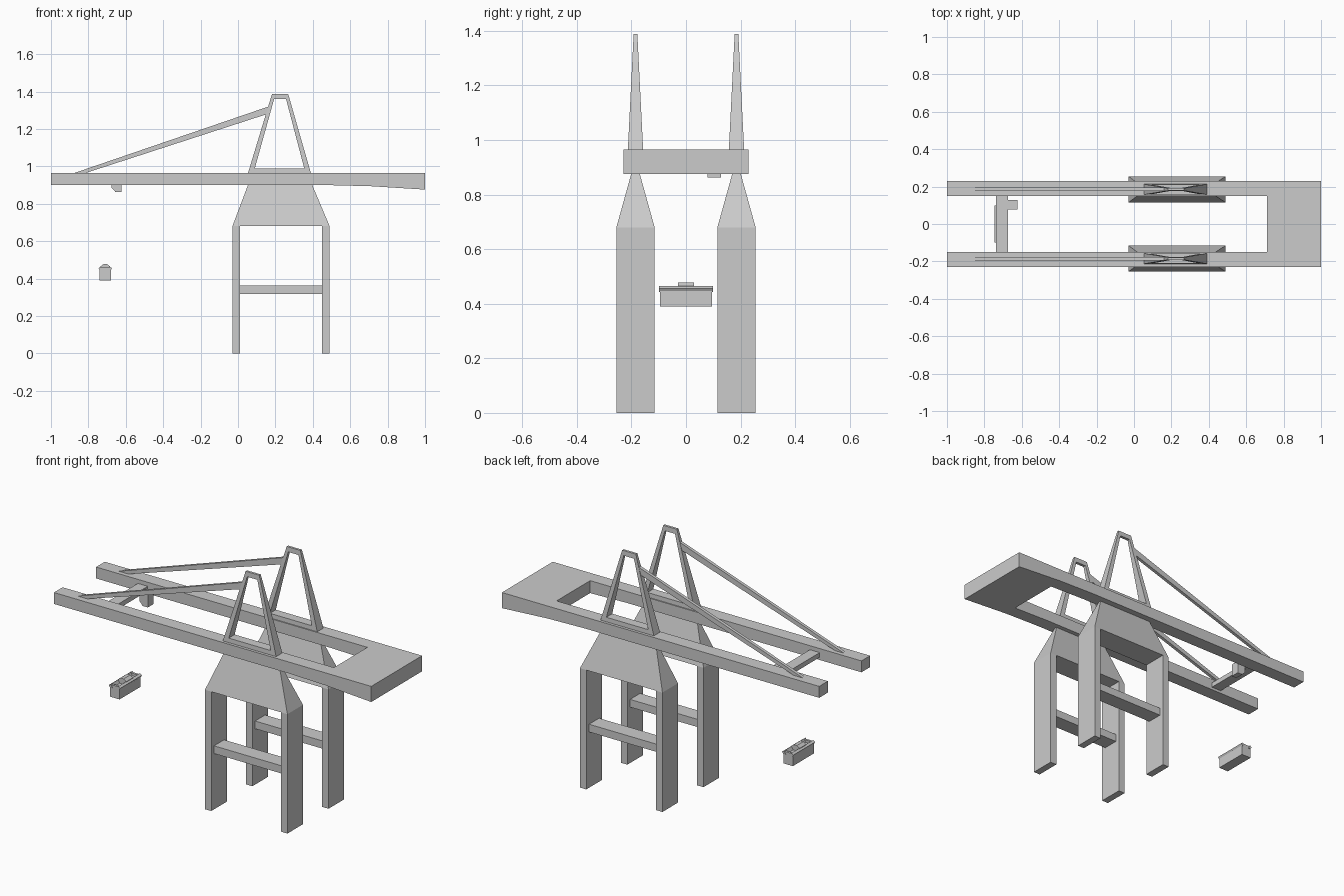
import bpy, bmesh

if "Cube" in bpy.data.objects:
    bpy.data.objects.remove(bpy.data.objects["Cube"])

YC = 0.185  # centre line of each side of the crane


def make(name, verts, faces, mirror=False):
    me = bpy.data.meshes.new(name)
    me.from_pydata(verts, [], faces)
    bm = bmesh.new()
    bm.from_mesh(me)
    bmesh.ops.recalc_face_normals(bm, faces=bm.faces)
    bm.to_mesh(me)
    bm.free()
    ob = bpy.data.objects.new(name, me)
    bpy.context.collection.objects.link(ob)
    if mirror:
        m = ob.modifiers.new("mirror", 'MIRROR')
        m.use_axis = (False, True, False)
        m.use_mirror_merge = False
    return ob


def prism(name, profile, yc, half, mirror=False):
    """Extrude an xz profile along y; half is a width or a function of z."""
    h = half if callable(half) else (lambda z: half)
    n = len(profile)
    verts = [(x, yc + s * h(z), z) for s in (-1, 1) for x, z in profile]
    faces = [list(range(n)), list(range(n, 2 * n))]
    faces += [[i, (i + 1) % n, n + (i + 1) % n, n + i] for i in range(n)]
    return make(name, verts, faces, mirror)


def box(name, x0, x1, y0, y1, z0, z1, mirror=False):
    return prism(name, [(x0, z0), (x1, z0), (x1, z1), (x0, z1)],
                 (y0 + y1) / 2, (y1 - y0) / 2, mirror)


def ring(name, outer, inner, yc, half, mirror=False):
    """Frame with an opening, between matching outer and inner xz loops."""
    n = len(outer)
    verts = [(x, yc + s * half(z), z) for s in (-1, 1)
             for loop in (outer, inner) for x, z in loop]
    faces = []
    for i in range(n):
        j = (i + 1) % n
        for a, b in ((0, n), (2 * n, 3 * n), (0, 2 * n), (n, 3 * n)):
            faces.append([a + i, a + j, b + j, b + i])
    return make(name, verts, faces, mirror)


# Legs and the tie beams between them
for name, x in (("seaward_leg", -0.03), ("landward_leg", 0.45)):
    box(name, x, x + 0.04, 0.115, 0.255, 0, 0.68, True)
box("leg_tie_beam", 0.01, 0.45, 0.14, 0.23, 0.318, 0.362, True)

# Tapered portal heads carrying the boom
prism("portal_head", [(-0.03, 0.68), (0.49, 0.68), (0.395, 0.905), (0.055, 0.905)],
      YC, lambda z: 0.07 - (z - 0.68) * 0.278, True)

# Boom girders and the solid counterweight deck joining them
prism("boom_girder", [(-1, 0.9), (0.48, 0.9), (0.71, 0.894), (0.71, 0.965), (-1, 0.965)],
      0.19, 0.039, True)
prism("rear_deck", [(0.71, 0.894), (1, 0.876), (1, 0.965), (0.71, 0.965)], 0, 0.229)

# A-frame towers
ring("tower_frame",
     [(0.053, 0.963), (0.39, 0.963), (0.268, 1.388), (0.182, 1.388)],
     [(0.09, 0.99), (0.354, 0.99), (0.257, 1.36), (0.193, 1.36)],
     YC, lambda z: 0.028 - (z - 0.963) * 0.05, True)

# Forestays
prism("forestay", [(-0.88, 0.963), (-0.82, 0.963), (0.15, 1.278), (0.163, 1.32)],
      YC, 0.009, True)

# Trolley beam and operator cab
box("trolley_beam", -0.737, -0.675, -0.152, 0.152, 0.915, 0.942)
prism("cab", [(-0.675, 0.885), (-0.655, 0.863), (-0.623, 0.863), (-0.623, 0.935), (-0.675, 0.935)],
      0.103, 0.025)

# Hanging container lifter: body, side rails, end bars, centre head
XS = -0.71
box("lifter_body", XS - 0.03, XS + 0.03, -0.095, 0.095, 0.39, 0.446)
for name, s in (("lifter_rail_left", -1), ("lifter_rail_right", 1)):
    prism(name, [(XS + s * a, z) for a, z in
                 ((0.028, 0.443), (0.036, 0.456), (0.024, 0.464), (0.014, 0.446))], 0, 0.098)
box("lifter_end_bar", XS - 0.026, XS + 0.026, 0.082, 0.095, 0.444, 0.46, True)
prism("lifter_head", [(XS - 0.03, 0.446), (XS + 0.03, 0.446), (XS + 0.026, 0.465),
                      (XS + 0.01, 0.477), (XS - 0.01, 0.477), (XS - 0.026, 0.465)], 0, 0.03)
